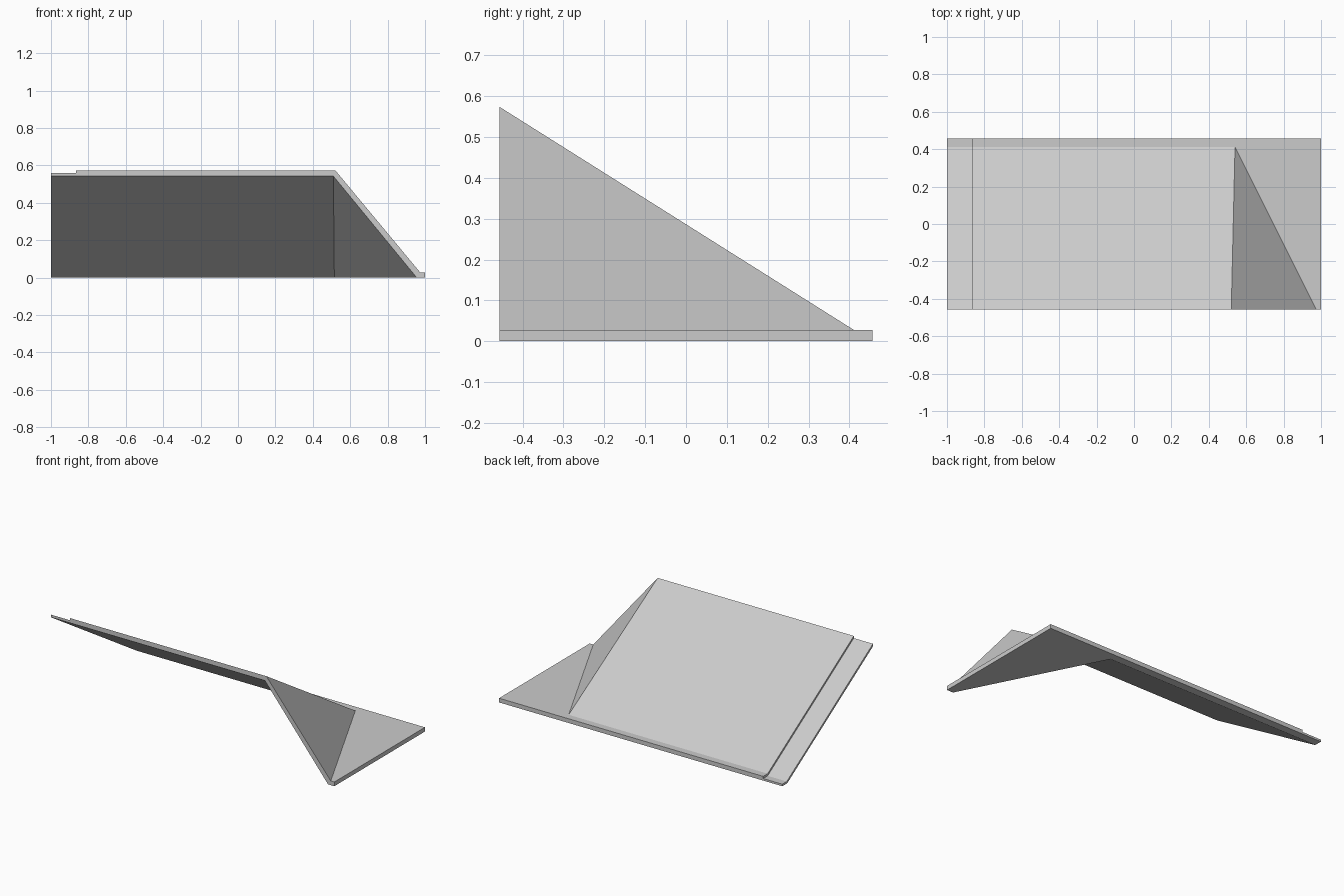
import bpy
import bmesh

cube = bpy.data.objects.get("Cube")
if cube:
    bpy.data.objects.remove(cube, do_unlink=True)

# One flat grey for the whole roof
grey = bpy.data.materials.new("roof grey")
grey.use_nodes = True
GREY = (0.6, 0.6, 0.6, 1)
grey.diffuse_color = GREY
grey.node_tree.nodes["Principled BSDF"].inputs["Base Color"].default_value = GREY

FRONT, BACK, FOLD, INNER_FOLD = -0.457, 0.457, 0.412, 0.407
RIDGE, INNER_RIDGE = 0.574, 0.543
LEDGE = 0.027
STEP = -0.865


def shell(name, points, panels):
    """Thick sheet: each point is an (outer, inner) pair; rim walls close open edges."""
    bm = bmesh.new()
    top = {k: bm.verts.new(p[0]) for k, p in points.items()}
    low = {k: bm.verts.new(p[1]) for k, p in points.items()}
    edges = set()
    for panel in panels:
        bm.faces.new([top[k] for k in panel])
        bm.faces.new([low[k] for k in reversed(panel)])
        edges.update(zip(panel, panel[1:] + panel[:1]))
    for a, b in sorted(edges):
        if (b, a) not in edges:
            bm.faces.new([top[b], top[a], low[a], low[b]])
    bmesh.ops.recalc_face_normals(bm, faces=bm.faces)
    mesh = bpy.data.meshes.new(name)
    bm.to_mesh(mesh)
    bm.free()
    mesh.materials.append(grey)
    obj = bpy.data.objects.new(name, mesh)
    bpy.context.collection.objects.link(obj)


def section(tag, x, drop):
    """Ridge, fold and eave points of the sloping sheet at one x."""
    return {
        "ridge_" + tag: ((x, FRONT, RIDGE - drop), (x, FRONT, INNER_RIDGE)),
        "fold_" + tag: ((x, FOLD, LEDGE - drop), (x, INNER_FOLD, 0)),
        "eave_" + tag: ((x, BACK, LEDGE - drop), (x, BACK, 0)),
    }


# Main slope, hipped end and flat eave ledge
points = section("step", STEP, 0)
points.update({
    "ridge_hip": ((0.52, FRONT, RIDGE), (0.51, FRONT, INNER_RIDGE)),
    "fold_hip": ((0.54, FOLD, LEDGE), (0.515, INNER_FOLD, 0)),
    "foot": ((0.975, FRONT, LEDGE), (0.956, FRONT, 0)),
    "corner_front": ((1, FRONT, LEDGE), (1, FRONT, 0)),
    "corner_back": ((1, BACK, LEDGE), (1, BACK, 0)),
})
shell("roof_slab", points, [
    ["ridge_step", "ridge_hip", "fold_hip", "fold_step"],
    ["ridge_hip", "foot", "fold_hip"],
    ["fold_step", "fold_hip", "corner_back", "eave_step"],
    ["fold_hip", "foot", "corner_front", "corner_back"],
])

# Thin overlap strip at the open end
points = section("end", -1, 0.014)
points.update(section("step", STEP, 0.014))
shell("overlap_strip", points, [
    ["ridge_end", "ridge_step", "fold_step", "fold_end"],
    ["fold_end", "fold_step", "eave_step", "eave_end"],
])
